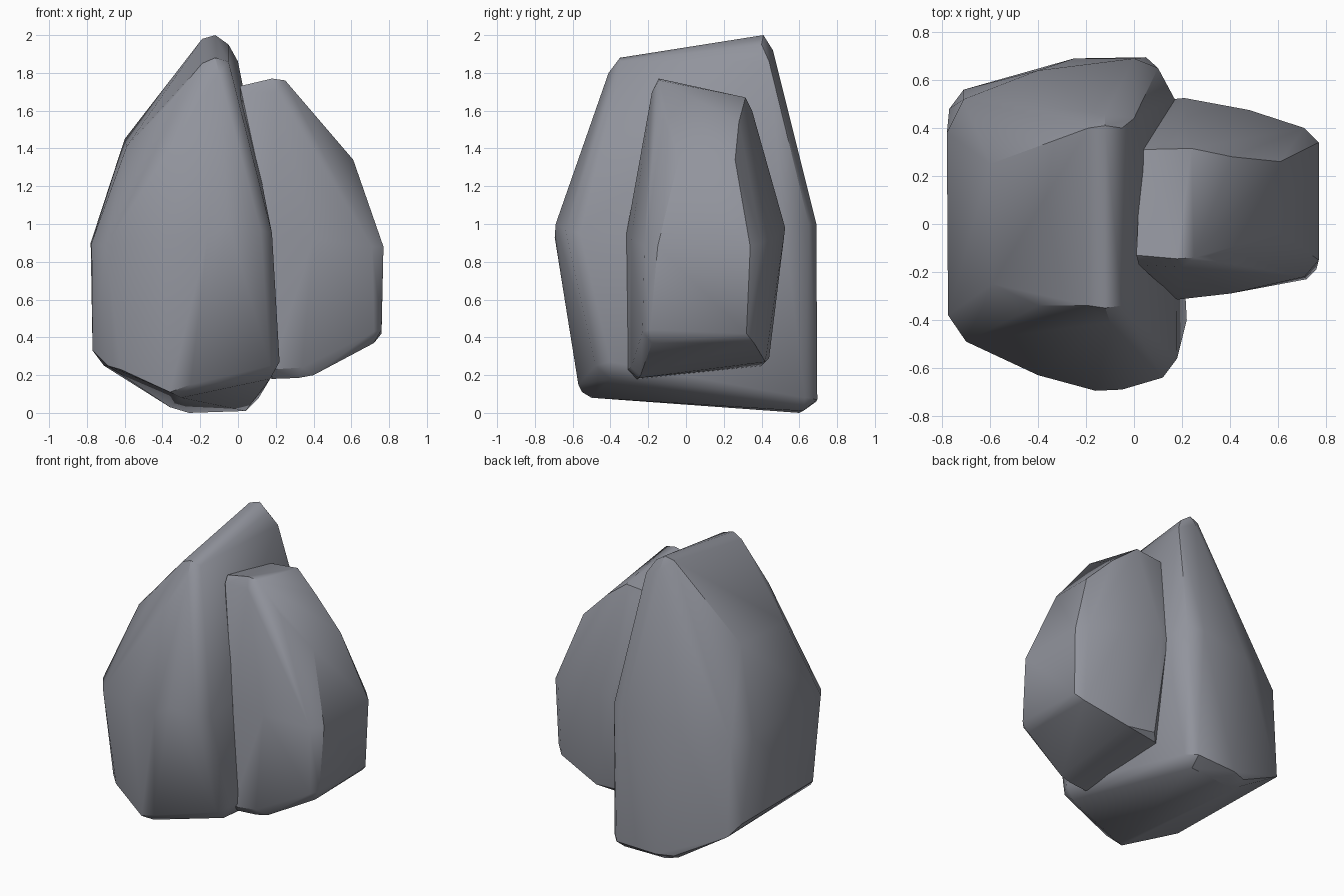
import bpy, bmesh, math

stone = bpy.data.materials.new("stone")
stone.diffuse_color = (.285, .295, .335, 1)


def rock(name, points):
    """Convex faceted boulder wrapped around its main corner points."""
    bm = bmesh.new()
    for p in points:
        bm.verts.new(p)
    bmesh.ops.convex_hull(bm, input=bm.verts[:])
    loose = [v for v in bm.verts if not v.link_faces]
    bmesh.ops.delete(bm, geom=loose, context='VERTS')
    bmesh.ops.dissolve_limit(bm, angle_limit=math.radians(2),
                             verts=bm.verts[:], edges=bm.edges[:])
    bmesh.ops.recalc_face_normals(bm, faces=bm.faces[:])
    me = bpy.data.meshes.new(name)
    bm.to_mesh(me)
    bm.free()
    me.materials.append(stone)
    ob = bpy.data.objects.new(name, me)
    bpy.context.collection.objects.link(ob)
    bpy.ops.object.select_all(action='DESELECT')
    ob.select_set(True)
    bpy.context.view_layer.objects.active = ob
    bpy.ops.object.shade_smooth_by_angle(angle=math.radians(36))
    return ob


# Tall rock: sloping crest, shoulders, waist, tilted base
rock("large_rock", [
    (-.19, .40, 1.98), (-.12, .41, 2.0), (-.05, .40, 1.95), (0, .44, 1.86),
    (-.12, .46, 1.92),
    (-.19, -.34, 1.85), (-.12, -.35, 1.88), (-.05, -.34, 1.86), (-.10, -.41, 1.80),
    (-.59, -.25, 1.41), (-.60, .25, 1.45), (-.40, -.34, 1.60),
    (.18, -.56, .95), (.12, -.64, .97), (-.05, -.69, 1.0), (-.16, -.695, .93),
    (-.40, -.63, .92), (-.70, -.49, .88), (-.775, -.38, .90),
    (-.78, .38, .90), (-.71, .52, .90), (-.40, .64, .95), (0, .69, 1.0),
    (.10, .65, 1.0), (.17, .52, .97),
    (.22, -.40, .27), (.17, -.48, .25), (.17, -.40, .18), (-.25, -.57, .15),
    (-.30, -.50, .08), (-.36, -.55, .11), (-.62, -.46, .23), (-.69, -.39, .25),
    (-.77, -.30, .33),
    (-.77, .48, .33), (-.71, .56, .25), (-.36, .65, .06), (-.36, .60, .03),
    (-.26, .60, 0), (.04, .62, .01), (.11, .63, .08), (.05, .695, .07), (-.25, .69, .06),
])

# Shorter rock leaning against its right side
rock("small_rock", [
    (.01, -.13, 1.73), (.18, -.145, 1.77), (.25, -.14, 1.76), (.02, -.17, 1.69), (.20, -.18, 1.70),
    (.03, .31, 1.65), (.24, .315, 1.67), (.18, .35, 1.60),
    (.61, -.04, 1.34), (.61, .26, 1.34), (.41, -.12, 1.56), (.41, .28, 1.54),
    (.18, -.315, .95), (.40, -.29, .92), (.71, -.22, .88), (.77, -.15, .88),
    (.77, .34, .88), (.71, .40, .90), (.48, .475, .93), (.21, .525, .98),
    (.16, .52, .95), (.06, .40, .95), (.06, -.20, .95),
    (.18, -.31, .23), (.34, -.29, .24), (.72, -.23, .43), (.76, -.19, .44),
    (.76, .32, .42), (.71, .36, .37), (.40, .42, .27), (.20, .44, .29),
    (.16, .40, .25), (.18, -.26, .18), (.32, -.25, .185), (.40, -.24, .20),
    (.72, -.18, .37), (.10, -.20, .22), (.10, .35, .27),
])
